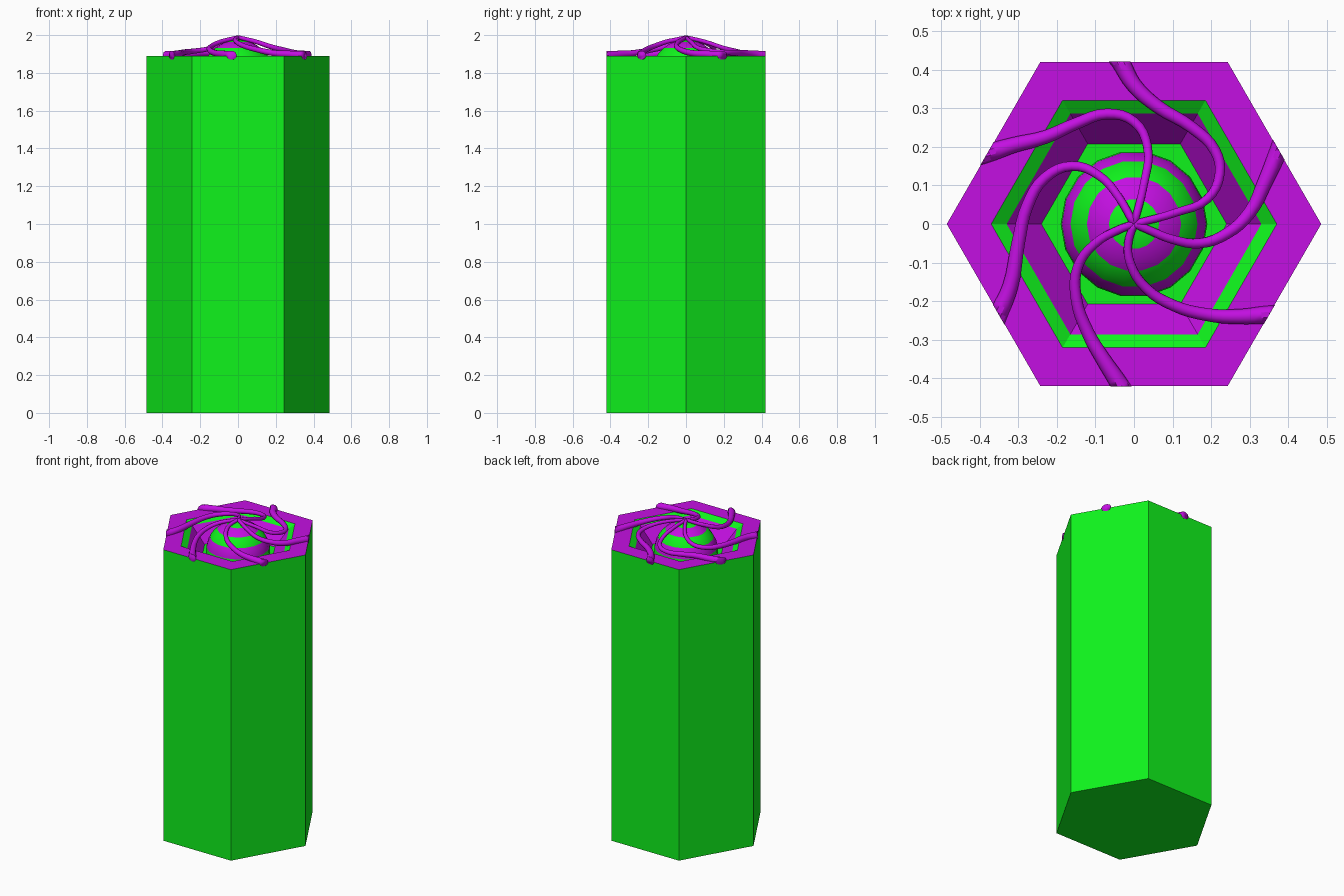
import bpy, bmesh
from math import sin, cos, pi, radians, hypot
from mathutils import Vector

if "Cube" in bpy.data.objects:
    bpy.data.objects.remove(bpy.data.objects["Cube"])


def material(name, color):
    m = bpy.data.materials.new(name)
    m.diffuse_color = (*color, 1)
    m.use_nodes = True
    m.node_tree.nodes["Principled BSDF"].inputs["Base Color"].default_value = m.diffuse_color
    return m


GREEN = material("green", (0.005, 0.9, 0.012))
PURPLE = material("purple", (0.55, 0.005, 0.76))


def add_object(name, mesh, mats):
    ob = bpy.data.objects.new(name, mesh)
    for m in mats:
        mesh.materials.append(m)
    bpy.context.collection.objects.link(ob)
    return ob


def lathe(name, profile, sides, band_mats, smooth=False):
    """Spin (radius, z) points; the end loops are capped. band_mats: 0 green, 1 purple,
    one per band, then bottom cap, top cap."""
    bm = bmesh.new()
    loops = [[bm.verts.new((r * cos(2 * pi * i / sides), r * sin(2 * pi * i / sides), z))
              for i in range(sides)] for r, z in profile]
    n = len(loops) - 1
    for k in range(n):
        a, b = loops[k], loops[k + 1]
        for i in range(sides):
            j = (i + 1) % sides
            f = bm.faces.new((a[i], a[j], b[j], b[i]))
            f.material_index = band_mats[k]
            f.smooth = smooth
    bm.faces.new(loops[0][::-1]).material_index = band_mats[n]
    bm.faces.new(loops[-1]).material_index = band_mats[n + 1]
    mesh = bpy.data.meshes.new(name)
    bm.to_mesh(mesh)
    bm.free()
    return add_object(name, mesh, (GREEN, PURPLE))


# Hexagonal column with a stepped, sloping recess in its top
lathe("hex_column",
      [(0.485, 0), (0.485, 1.89), (0.37, 1.89), (0.33, 1.865), (0.24, 1.765)],
      6, [0, 1, 0, 1, 0, 0])

# Banded ball sitting in the recess
R, CZ = 0.19, 1.785
ball = [(max(R * sin(radians(a)), 0.002), CZ - R * cos(radians(a)))
        for a in range(0, 181, 10)]
# 20 degree colour bands, alternating from the green crown
lathe("banded_ball", ball, 18, [(8 - k // 2) % 2 for k in range(18)] + [0, 0], True)

# Roots creeping from the rim to the centre: edge direction, plan path from rim inward
ROOTS = [
    (90, [(-.06, .46), (-.035, .42), (0, .36), (.06, .305), (.15, .25), (.21, .19),
          (.222, .13), (.19, .065), (.11, .03)]),
    (30, [(.395, .235), (.375, .19), (.34, .11), (.30, .03), (.24, -.025), (.17, -.05),
          (.1, -.04), (.03, -.012)]),
    (-30, [(.41, -.235), (.35, -.235), (.27, -.24), (.19, -.235), (.1, -.21),
           (.03, -.165), (-.01, -.1), (-.015, -.05)]),
    (-90, [(-.015, -.46), (-.035, -.42), (-.08, -.35), (-.12, -.28), (-.15, -.19),
           (-.145, -.11), (-.1, -.05), (-.04, -.015)]),
    (-150, [(-.375, -.28), (-.35, -.23), (-.32, -.16), (-.30, -.05), (-.275, .05),
            (-.23, .12), (-.16, .15), (-.09, .125), (-.04, .07)]),
    (150, [(-.44, .17), (-.375, .185), (-.31, .205), (-.23, .225), (-.15, .26),
           (-.07, .285), (0, .265), (.035, .2), (.025, .1)]),
]
HEIGHTS = [(0, 1.989), (.1, 1.966), (.2, 1.932), (.3, 1.905), (.42, 1.893), (.6, 1.893)]


def height(d):
    for (d0, z0), (d1, z1) in zip(HEIGHTS, HEIGHTS[1:]):
        if d <= d1:
            return z0 + (z1 - z0) * (d - d0) / (d1 - d0)


def root(name, angle, path):
    cu = bpy.data.curves.new(name + "_path", 'CURVE')
    cu.dimensions = '3D'
    cu.bevel_depth = 0.01
    cu.bevel_resolution = 3
    cu.resolution_u = 4
    cu.use_fill_caps = True
    sp = cu.splines.new('BEZIER')
    pts = path + [(0, 0)]
    sp.bezier_points.add(len(pts) - 1)
    for i, (p, (x, y)) in enumerate(zip(sp.bezier_points, pts)):
        p.co = (x, y, height(hypot(x, y)))
        p.handle_left_type = p.handle_right_type = 'AUTO'
        t = i / (len(pts) - 1)
        p.radius = 1.0 + 0.8 * (1 - t) + 1.1 * (1 - t) ** 4
    tmp = bpy.data.objects.new(name + "_tmp", cu)
    bpy.context.collection.objects.link(tmp)
    dg = bpy.context.evaluated_depsgraph_get()
    mesh = bpy.data.meshes.new_from_object(tmp.evaluated_get(dg))
    bpy.data.objects.remove(tmp)
    mesh.materials.clear()
    # Trim the outer end flush with the column side
    bm = bmesh.new()
    bm.from_mesh(mesh)
    bmesh.ops.remove_doubles(bm, verts=bm.verts, dist=1e-5)
    no = Vector((cos(radians(angle)), sin(radians(angle)), 0))
    res = bmesh.ops.bisect_plane(bm, geom=bm.verts[:] + bm.edges[:] + bm.faces[:],
                                 plane_co=no * 0.421, plane_no=no, clear_outer=True)
    for f in bm.faces:
        f.smooth = len(f.verts) <= 4
        f.material_index = 0
    edges = [e for e in res["geom_cut"] if isinstance(e, bmesh.types.BMEdge)]
    bmesh.ops.holes_fill(bm, edges=edges, sides=0)
    bm.to_mesh(mesh)
    bm.free()
    mesh.name = name
    add_object(name, mesh, (PURPLE,))


for i, (angle, path) in enumerate(ROOTS):
    root(f"root_{i + 1}", angle, path)
